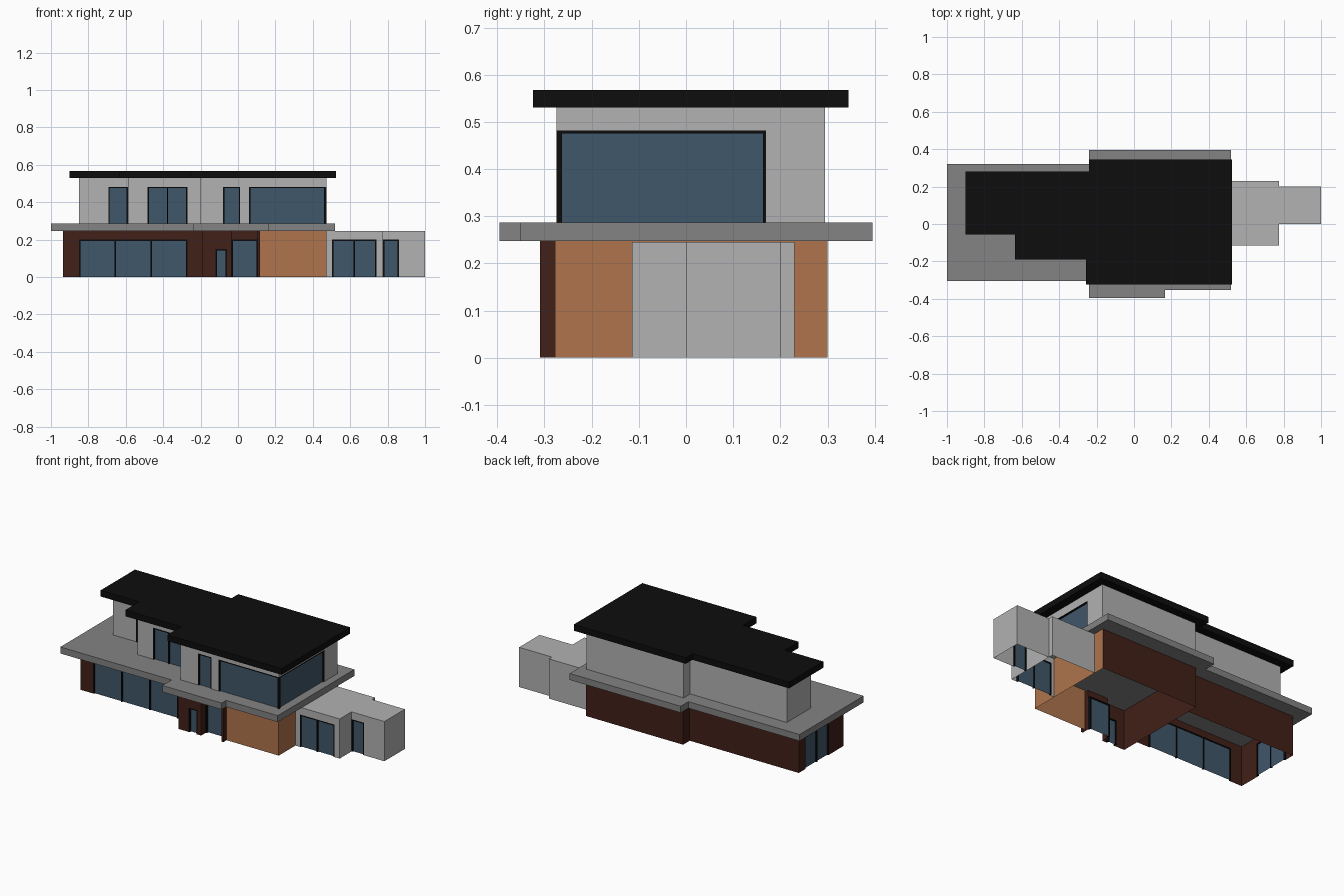
import bpy, bmesh
from mathutils import Vector, Matrix

if "Cube" in bpy.data.objects:
    bpy.data.objects.remove(bpy.data.objects["Cube"])


def material(name, rgb):
    m = bpy.data.materials.new(name)
    m.diffuse_color = (*rgb, 1)
    m.use_nodes = True
    m.node_tree.nodes["Principled BSDF"].inputs["Base Color"].default_value = m.diffuse_color
    return m


BROWN = material("brown_cladding", (0.054, 0.014, 0.009))
ORANGE = material("orange_timber", (0.43, 0.175, 0.072))
BLUE = material("blue_glass", (0.051, 0.095, 0.144))
BLACK = material("black", (0.004, 0.004, 0.004))
DARK = material("slab_grey", (0.227, 0.227, 0.227))
LIGHT = material("wall_grey", (0.445, 0.445, 0.445))


def finish(name, bm, mat):
    mesh = bpy.data.meshes.new(name)
    bm.to_mesh(mesh)
    bm.free()
    mesh.materials.append(mat)
    bpy.context.collection.objects.link(bpy.data.objects.new(name, mesh))


def prism(name, pts, z0, z1, mat):
    """Solid plate from a plan outline."""
    bm = bmesh.new()
    face = bm.faces.new([bm.verts.new((x, y, z0)) for x, y in pts])
    top = bmesh.ops.extrude_face_region(bm, geom=[face])["geom"]
    moved = [v for v in top if isinstance(v, bmesh.types.BMVert)]
    bmesh.ops.translate(bm, verts=moved, vec=(0, 0, z1 - z0))
    bmesh.ops.recalc_face_normals(bm, faces=bm.faces)
    finish(name, bm, mat)


def walls(name, pts, z0, z1, mat, openings={}, recess=0.012):
    """Thin walls along a counter-clockwise path. openings maps an edge
    number to (start, end, top, panes), start and end along that edge's axis."""
    bw, bg, bf = bmesh.new(), bmesh.new(), bmesh.new()
    fr = 0.007
    for i, (a, b) in enumerate(zip(pts, pts[1:])):
        a, b = Vector((*a, 0)), Vector((*b, 0))
        length = (b - a).length
        d = (b - a) / length
        inward = Vector((-d.y, d.x, 0))
        axis = 0 if abs(d.x) > 0.5 else 1

        def quad(bm, s, e, lo, hi, depth=0):
            if e - s < 1e-4 or hi - lo < 1e-4:
                return
            p, q = a + d * s + inward * depth, a + d * e + inward * depth
            corners = [(p, lo), (q, lo), (q, hi), (p, hi)]
            bm.faces.new([bm.verts.new((c.x, c.y, z)) for c, z in corners])

        def bar(s, e, lo, hi):
            c = a + d * (s + e) / 2 + inward * (recess / 2)
            size = d * (e - s) + inward * recess
            m = Matrix.Translation((c.x, c.y, (lo + hi) / 2)) @ Matrix.Diagonal(
                (abs(size.x), abs(size.y), hi - lo, 1))
            bmesh.ops.create_cube(bf, size=1, matrix=m)

        cursor = 0
        spans = [(*sorted((abs(s - a[axis]), abs(e - a[axis]))), t, n)
                 for s, e, t, n in openings.get(i, [])]
        for s, e, top, panes in sorted(spans):
            quad(bw, cursor, s, z0, z1)
            quad(bw, s, e, top, z1)
            quad(bg, s, e, z0, top, recess * 0.7)
            bar(s, e, top - fr, top)
            for k in range(panes + 1):
                c = s + fr / 2 + (e - s - fr) * k / panes
                bar(c - fr / 2, c + fr / 2, z0, top)
            cursor = e
        quad(bw, cursor, length, z0, z1)
    finish(name + "_walls", bw, mat)
    if openings:
        finish(name + "_glass", bg, BLUE)
        finish(name + "_frames", bf, BLACK)
    else:
        bg.free()
        bf.free()


# ground floor, left wing
walls("left_wing", [(-0.19, 0.235), (-0.935, 0.235), (-0.935, -0.2), (-0.19, -0.2)],
      0, 0.247, BROWN,
      {1: [(0.175, -0.06, 0.2, 2)], 2: [(-0.85, -0.27, 0.2, 3)]})

# ground floor, entrance and back of main block
walls("entrance_block",
      [(0.473, 0.3), (-0.19, 0.3), (-0.19, -0.31), (-0.035, -0.31), (-0.035, -0.265),
       (0.105, -0.265), (0.105, -0.31), (0.117, -0.31), (0.117, -0.278)],
      0, 0.247, BROWN,
      {2: [(-0.12, -0.06, 0.15, 1)], 4: [(-0.035, 0.105, 0.2, 1)]}, recess=0.02)

# ground floor, timber corner
walls("timber_corner", [(0.117, -0.278), (0.473, -0.278), (0.473, 0.3)], 0, 0.247, ORANGE)

# side annex in two steps, open underneath
walls("annex_near", [(0.473, -0.115), (0.775, -0.115), (0.775, 0.23), (0.473, 0.23)],
      0, 0.244, LIGHT, {0: [(0.503, 0.74, 0.2, 2)]})
walls("annex_far", [(0.775, 0), (1, 0), (1, 0.2), (0.775, 0.2)],
      0, 0.244, LIGHT, {0: [(0.775, 0.86, 0.2, 1)]})
walls_roof = [(0.473, -0.115), (0.775, -0.115), (0.775, 0), (1, 0), (1, 0.2),
              (0.775, 0.2), (0.775, 0.23), (0.473, 0.23)]
prism("annex_roof", walls_roof, 0.242, 0.245, LIGHT)

# balcony slab between the floors
prism("floor_slab",
      [(-1, -0.305), (-0.24, -0.305), (-0.24, -0.395), (0.165, -0.395), (0.165, -0.352),
       (0.518, -0.352), (0.518, 0.395), (-0.24, 0.395), (-0.24, 0.32), (-1, 0.32)],
      0.247, 0.287, DARK)

# upper floor with stepped front and corner window
walls("upper_floor",
      [(-0.85, -0.005), (-0.588, -0.005), (-0.588, -0.14), (-0.2, -0.14), (-0.2, -0.275),
       (0.473, -0.275), (0.473, 0.295), (-0.19, 0.295), (-0.19, 0.23), (-0.85, 0.23),
       (-0.85, -0.005)],
      0.287, 0.53, LIGHT,
      {0: [(-0.693, -0.588, 0.482, 1)], 2: [(-0.483, -0.27, 0.482, 2)],
       4: [(-0.08, 0.012, 0.482, 1), (0.06, 0.473, 0.482, 1)],
       5: [(-0.275, 0.17, 0.482, 1)]})

# flat stepped roof
prism("roof",
      [(-0.9, -0.055), (-0.637, -0.055), (-0.637, -0.19), (-0.256, -0.19), (-0.256, -0.324),
       (0.525, -0.324), (0.525, 0.345), (-0.24, 0.345), (-0.24, 0.28), (-0.9, 0.28)],
      0.53, 0.568, BLACK)
